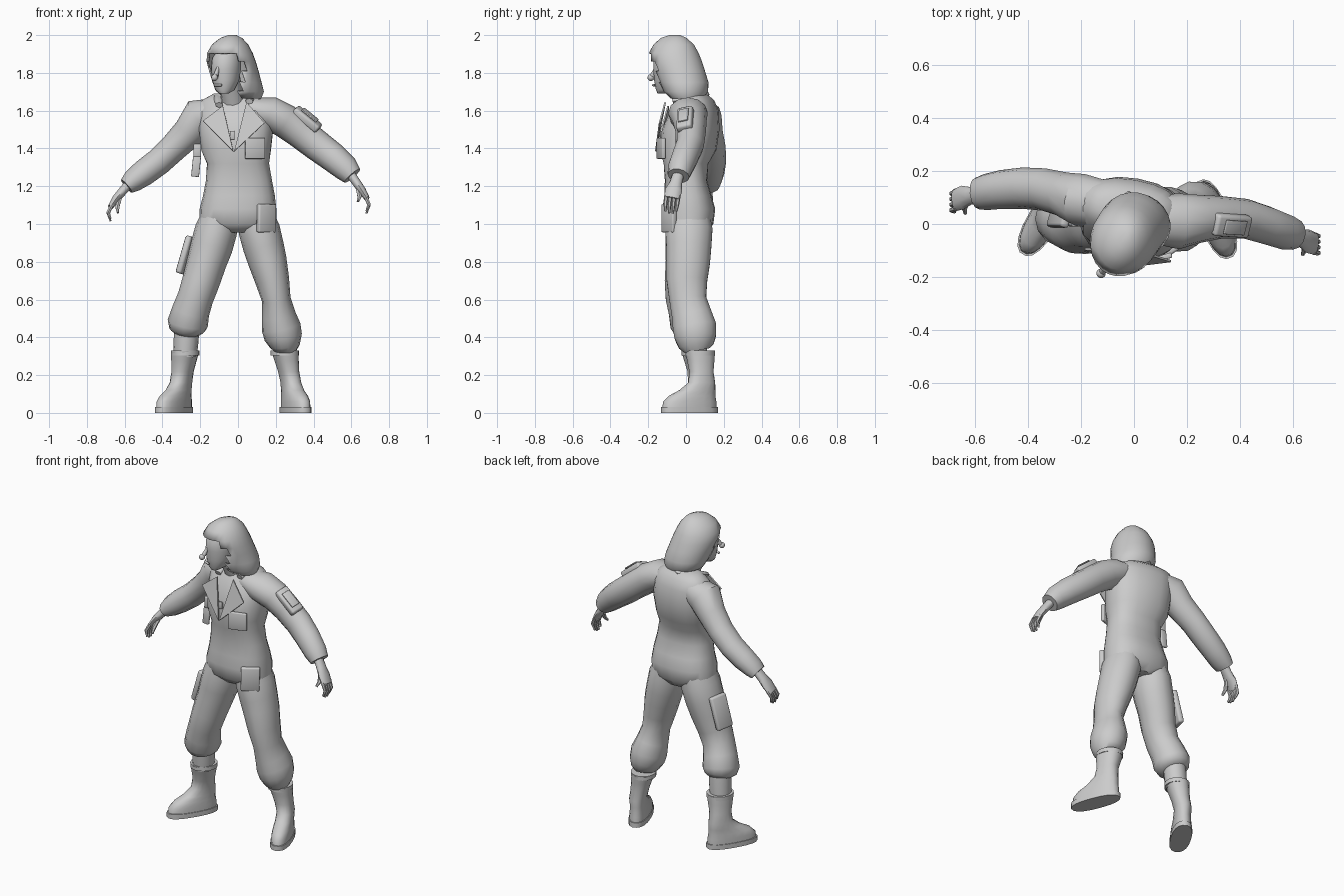
import bpy, bmesh, math
from mathutils import Vector, Matrix

grey = bpy.data.materials.new("plain_grey")
grey.diffuse_color = (0.6, 0.6, 0.6, 1)


def finish(name, bm, smooth=True):
    bmesh.ops.recalc_face_normals(bm, faces=bm.faces)
    me = bpy.data.meshes.new(name)
    bm.to_mesh(me)
    bm.free()
    me.materials.append(grey)
    ob = bpy.data.objects.new(name, me)
    bpy.context.collection.objects.link(ob)
    bpy.ops.object.select_all(action='DESELECT')
    ob.select_set(True)
    bpy.context.view_layer.objects.active = ob
    if smooth:
        bpy.ops.object.shade_smooth_by_angle(angle=math.radians(50))
    return ob


def skin(bm, loops, caps=True):
    """Bridge equal rings of points into a closed tube."""
    vs = [[bm.verts.new(p) for p in lp] for lp in loops]
    n = len(vs[0])
    for a, b in zip(vs, vs[1:]):
        for i in range(n):
            j = (i + 1) % n
            bm.faces.new((a[i], a[j], b[j], b[i]))
    if caps:
        bm.faces.new(vs[0])
        bm.faces.new(vs[-1])


def oval(n, a, b, e):
    pts = []
    for i in range(n):
        t = 2 * math.pi * i / n
        c, s = math.cos(t), math.sin(t)
        pts.append((a * math.copysign(abs(c) ** (2 / e), c),
                    b * math.copysign(abs(s) ** (2 / e), s)))
    return pts


def stack(name, rings, n=16, e=2.0):
    """Horizontal rings: x, y, z, rx, ry, yaw in degrees."""
    loops = []
    for x, y, z, rx, ry, yaw in rings:
        r = Matrix.Rotation(math.radians(yaw), 3, 'Z')
        loops.append([r @ Vector((p, q, 0)) + Vector((x, y, z)) for p, q in oval(n, rx, ry, e)])
    bm = bmesh.new()
    skin(bm, loops)
    return finish(name, bm)


def tube(name, path, n=12, ref=(0, 1, 0)):
    """Rings square to a path: x, y, z, radius along ref, other radius."""
    c = [Vector(p[:3]) for p in path]
    loops = []
    for i, p in enumerate(path):
        t = (c[min(i + 1, len(c) - 1)] - c[max(i - 1, 0)]).normalized()
        u = Vector(ref)
        u = (u - t * u.dot(t)).normalized()
        v = t.cross(u)
        loops.append([c[i] + u * a + v * b for a, b in oval(n, p[3], p[4], 2)])
    bm = bmesh.new()
    skin(bm, loops)
    return finish(name, bm)


def ball(name, loc, r):
    bm = bmesh.new()
    bmesh.ops.create_uvsphere(bm, u_segments=14, v_segments=10, radius=1)
    bmesh.ops.scale(bm, vec=r, verts=bm.verts)
    bmesh.ops.translate(bm, vec=loc, verts=bm.verts)
    return finish(name, bm)


def box(name, loc, size, along, normal, bevel=0.012):
    """Rounded box with its length along one axis and thickness along normal."""
    a = Vector(along).normalized()
    nrm = Vector(normal)
    nrm = (nrm - a * nrm.dot(a)).normalized()
    side = nrm.cross(a)
    m = Matrix((side, nrm, a)).transposed().to_4x4()
    bm = bmesh.new()
    bmesh.ops.create_cube(bm, size=1)
    bmesh.ops.scale(bm, vec=size, verts=bm.verts)
    bmesh.ops.bevel(bm, geom=bm.edges[:], offset=bevel, segments=2, affect='EDGES', profile=0.5)
    bmesh.ops.transform(bm, matrix=Matrix.Translation(loc) @ m, verts=bm.verts)
    return finish(name, bm)


# Overall body
stack("torso", [
    (0, .02, .955, .10, .09, 0), (0, .015, 1.0, .205, .13, 0), (0, .015, 1.08, .203, .14, 0),
    (.005, .01, 1.15, .19, .125, 0), (.005, .0, 1.23, .175, .112, 0), (0, .0, 1.32, .165, .118, -5),
    (-.01, .012, 1.39, .185, .145, -10), (-.01, .025, 1.5, .198, .148, -10),
    (-.015, .045, 1.6, .195, .122, -10), (-.02, .055, 1.655, .175, .088, -10),
    (-.02, .05, 1.69, .11, .055, -10)], 20, 2.4)

# Sleeves
tube("left_sleeve", [
    (-.10, .07, 1.60, .09, .07), (-.20, .09, 1.565, .10, .105), (-.26, .11, 1.485, .085, .085),
    (-.34, .13, 1.405, .08, .075), (-.42, .135, 1.33, .078, .072), (-.50, .13, 1.27, .073, .07),
    (-.56, .12, 1.225, .068, .06), (-.59, .115, 1.20, .06, .045)])
tube("right_sleeve", [
    (.06, .02, 1.61, .09, .06), (.17, .01, 1.585, .105, .09), (.25, .02, 1.545, .09, .09),
    (.33, .025, 1.485, .08, .085), (.42, .02, 1.415, .075, .082), (.50, -.005, 1.355, .072, .078),
    (.57, -.03, 1.295, .068, .07), (.605, -.04, 1.255, .058, .055)])


# Hands with curled fingers
def hand(side, wrist, palm, knuckle, tip, thumb):
    s = Vector(wrist), Vector(palm), Vector(knuckle), Vector(tip)
    tube(side + "_palm", [(*s[0], .03, .026), (*(s[0].lerp(s[1], .6)), .034, .024),
                          (*s[1], .045, .022), (*s[2], .042, .015)], 10)
    for i in range(4):
        off = Vector((0, (i - 1.5) * .022, 0))
        a, b = s[2] + off, s[3] + off * .9 + Vector((0, 0, .012 * abs(i - 1.5)))
        out = Vector((math.copysign(.012, a.x), 0, 0))
        tube(f"{side}_finger_{i + 1}", [(*a.lerp(s[1] + off, .3), .011, .011),
             (*(a.lerp(b, .45) + out), .010, .010), (*b, .006, .006)], 6)
    tube(side + "_thumb", [(*s[1].lerp(s[0], .4), .013, .013),
         (*s[1].lerp(Vector(thumb), .6), .012, .012), (*thumb, .007, .007)], 6)


hand("left", (-.575, .115, 1.215), (-.645, .10, 1.135), (-.675, .09, 1.09), (-.675, .075, 1.01), (-.635, .04, 1.06))
hand("right", (.595, -.04, 1.265), (.655, -.065, 1.18), (.683, -.075, 1.135), (.68, -.08, 1.05), (.635, -.115, 1.12))

# Trouser legs with bloused bottoms
X = (1, 0, 0)
tube("left_trouser_leg", [
    (-.09, .015, 1.07, .09, .11), (-.115, .015, .97, .112, .128), (-.14, .01, .88, .112, .122),
    (-.165, .005, .80, .105, .115), (-.195, -.01, .70, .10, .105), (-.225, -.01, .61, .095, .10),
    (-.25, .01, .54, .10, .105), (-.266, .025, .475, .108, .112), (-.268, .035, .44, .095, .10),
    (-.27, .04, .42, .068, .07)], 14, X)
tube("right_trouser_leg", [
    (.085, .015, 1.07, .09, .11), (.112, .015, .97, .11, .128), (.135, .015, .88, .108, .122),
    (.157, .012, .80, .102, .118), (.182, .005, .70, .09, .11), (.203, .01, .60, .076, .10),
    (.215, .03, .52, .09, .108), (.228, .045, .455, .104, .118), (.24, .05, .40, .10, .112),
    (.248, .055, .355, .08, .095), (.248, .06, .33, .062, .07)], 14, X)
tube("left_sock", [(-.27, .04, .46, .066, .068), (-.275, .045, .38, .066, .068), (-.28, .05, .30, .062, .064)], 14, X)


# Boots: shaft, foot and sole
def boot(side, cx, cy, yaw, tx, ty, top):
    t = math.radians(yaw)

    def at(b):
        return cx - math.sin(t) * b, cy + math.cos(t) * b
    rings = [(*at(o), z, rx, ry, yaw) for o, z, rx, ry in (
        (0, .02, .056, .152), (.002, .06, .056, .148), (.015, .09, .053, .13),
        (.045, .12, .05, .10), (.07, .16, .05, .073))]
    mx, my = at(.072)
    rings += [(mx + (tx - mx) * k, my + (ty - my) * k, .16 + (top - .16) * k, .05 + r, .062 + r, yaw)
              for k, r in ((.35, .003), (.7, .011), (1, .018))]
    stack(side + "_boot", rings, 18, 2.3)
    stack(side + "_boot_sole", [(*at(0), z, .06, .158, yaw) for z in (0, .03)], 18, 2.4)
    stack(side + "_boot_rim", [(tx, ty, top + d, .074, .08, yaw) for d in (-.022, .004)], 18)


boot("left", -.338, .02, -31, -.28, .055, .325)
boot("right", .305, .018, 21, .248, .075, .325)

# Head, nose and neck
yaw = -24
tube("neck", [(-.02, .03, 1.60, .07, .07), (-.03, -.01, 1.68, .06, .06), (-.05, -.05, 1.78, .06, .06)], 12, X)
stack("face", [(-.075, -.125, 1.69, .025, .025, yaw), (-.07, -.105, 1.71, .05, .055, yaw),
               (-.066, -.09, 1.76, .07, .08, yaw), (-.064, -.085, 1.82, .078, .09, yaw),
               (-.06, -.085, 1.88, .075, .09, yaw), (-.05, -.08, 1.93, .05, .06, yaw)], 16)
tube("nose_bridge", [(-.105, -.155, 1.83, .008, .008), (-.118, -.178, 1.785, .014, .014)], 8, X)
ball("nose_ball", (-.124, -.186, 1.775), (.018, .018, .018))
box("mouth", (-.105, -.166, 1.735), (.045, .012, .012), (0, 0, 1), (-.4, -.9, 0), .004)

# Hood with the face opening cut from the front
hood = stack("hood", [
    (.03, .005, 1.665, .095, .085, yaw), (.012, .0, 1.70, .128, .115, yaw),
    (-.005, -.012, 1.75, .13, .132, yaw), (-.022, -.035, 1.81, .13, .138, yaw),
    (-.036, -.055, 1.86, .128, .143, yaw), (-.043, -.065, 1.905, .118, .135, yaw),
    (-.042, -.065, 1.95, .093, .11, yaw), (-.036, -.065, 1.985, .055, .07, yaw),
    (-.03, -.06, 2.0, .02, .03, yaw)], 24)
bm = bmesh.new()
bm.from_mesh(hood.data)
front = Vector((math.sin(math.radians(yaw)), -math.cos(math.radians(yaw)), 0))
gone = []
for f in bm.faces:
    c = f.calc_center_median()
    d = Vector((c.x + .025, c.y + .035, 0))
    if len(f.verts) > 4 and c.z < 1.8 or c.z < 1.89 and d.angle(front) < math.radians(50 if c.z < 1.86 else 34):
        gone.append(f)
bmesh.ops.delete(bm, geom=gone, context='FACES')
bm.to_mesh(hood.data)
bm.free()
sol = hood.modifiers.new("thickness", 'SOLIDIFY')
sol.thickness = .01


# Open collar lapels
def plate(name, pts, thick=.008):
    bm = bmesh.new()
    bm.faces.new([bm.verts.new(p) for p in pts])
    ob = finish(name, bm, False)
    m = ob.modifiers.new("thickness", 'SOLIDIFY')
    m.thickness = thick
    m.offset = 0


plate("left_lapel", [(-.08, -.095, 1.625), (-.185, -.095, 1.545), (-.025, -.16, 1.385)])
plate("right_lapel", [(.045, -.11, 1.645), (.14, -.14, 1.535), (-.02, -.16, 1.385)])
tube("collar", [(-.10, -.06, 1.63, .015, .02), (-.11, .03, 1.675, .015, .025), (-.02, .10, 1.69, .015, .025),
                (.07, .03, 1.68, .015, .025), (.06, -.07, 1.65, .015, .02)], 8, (.1, .2, 1))
box("pendant", (-.03, -.132, 1.47), (.025, .01, .045), (0, 0, 1), (0, -1, 0), .003)

# Pockets and carried items
box("arm_pouch", (.365, -.005, 1.555), (.085, .045, .165), (.16, -.01, -.13), (.55, -.3, .75))
box("arm_pouch_label", (.382, -.014, 1.577), (.055, .008, .10), (.16, -.01, -.13), (.55, -.3, .75), .003)
box("thigh_pocket", (-.275, .04, .835), (.11, .035, .205), (.06, 0, .21), (-.95, .3, .2))
box("chest_pocket", (.09, -.132, 1.40), (.11, .02, .11), (0, 0, 1), (.3, -1, 0), .005)
box("hip_pocket", (.15, -.09, 1.03), (.11, .03, .15), (.02, 0, 1), (.55, -.8, 0), .008)
box("belt_clip", (-.215, .0, 1.39), (.04, .02, .07), (0, 0, 1), (0, -1, 0), .006)
box("hanging_tag", (-.222, .0, 1.305), (.042, .018, .11), (.1, 0, 1), (0, -1, 0), .005)
